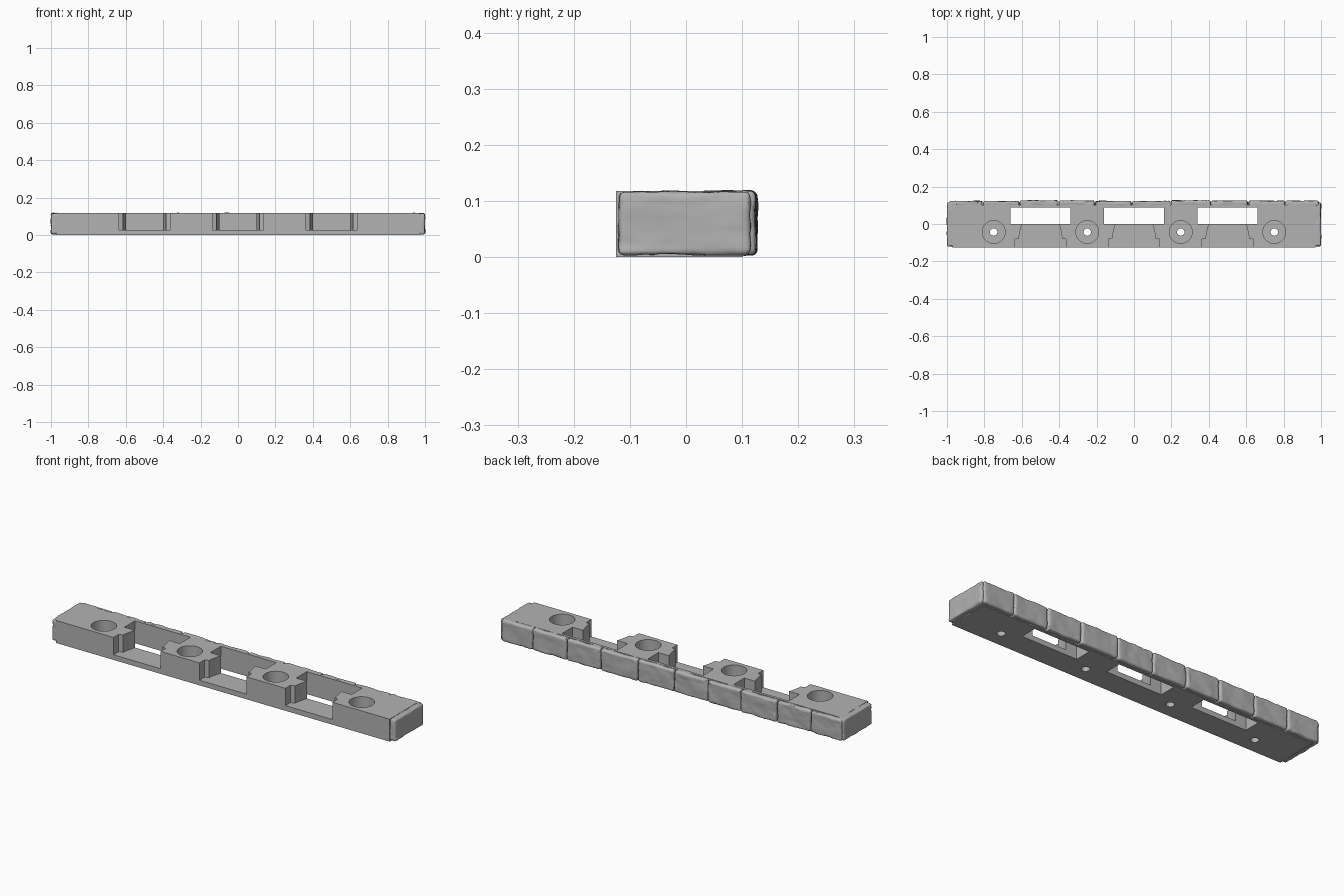
import bpy, bmesh, math, random
from mathutils import Vector, noise

random.seed(4)
HEIGHT = 0.118
FLOOR = 0.027

cube = bpy.data.objects.get("Cube")
if cube:
    bpy.data.objects.remove(cube, do_unlink=True)

stone_grey = bpy.data.materials.new("stone_grey")
stone_grey.use_nodes = True
GREY = (0.45, 0.45, 0.45, 1)
stone_grey.diffuse_color = GREY
stone_grey.node_tree.nodes["Principled BSDF"].inputs["Base Color"].default_value = GREY


def add_object(name, bm):
    bmesh.ops.recalc_face_normals(bm, faces=bm.faces)
    mesh = bpy.data.meshes.new(name)
    bm.to_mesh(mesh)
    bm.free()
    mesh.materials.append(stone_grey)
    obj = bpy.data.objects.new(name, mesh)
    bpy.context.collection.objects.link(obj)
    return obj


def prism(name, outline, z0, z1):
    """Extrude a flat outline between two heights."""
    bm = bmesh.new()
    base = bm.faces.new([bm.verts.new((x, y, z0)) for x, y in outline])
    side = bmesh.ops.extrude_face_region(bm, geom=[base])["geom"]
    for v in side:
        if isinstance(v, bmesh.types.BMVert):
            v.co.z = z1
    return add_object(name, bm)


def rectangle(x0, x1, y0, y1):
    return [(x0, y0), (x1, y0), (x1, y1), (x0, y1)]


def circle(x, y, radius, sides=48):
    return [(x + radius * math.cos(math.tau * i / sides),
             y + radius * math.sin(math.tau * i / sides)) for i in range(sides)]


def select_only(obj):
    bpy.ops.object.select_all(action="DESELECT")
    obj.select_set(True)
    bpy.context.view_layer.objects.active = obj


def cut(target, cutter):
    cutter.hide_render = True
    mod = target.modifiers.new("cut", "BOOLEAN")
    mod.operation = "DIFFERENCE"
    mod.solver = "EXACT"
    mod.object = cutter
    select_only(target)
    bpy.ops.object.modifier_apply(modifier=mod.name)
    bpy.data.objects.remove(cutter, do_unlink=True)


def rough_stone(name, low, high, radius=0.014, cuts=19):
    """Rounded block with a chipped, hand-cut surface."""
    low, high = Vector(low), Vector(high)
    middle, half = (low + high) / 2, (high - low) / 2
    seed = Vector([random.uniform(-50, 50) for _ in range(3)])
    bm = bmesh.new()
    bmesh.ops.create_cube(bm, size=2)
    bmesh.ops.subdivide_edges(bm, edges=bm.edges[:], cuts=cuts, use_grid_fill=True)
    for v in bm.verts:
        # Crowd the grid towards the edges, then round them
        p = Vector([math.sin(c * math.pi / 2) * h for c, h in zip(v.co, half)])
        core = Vector([max(-(h - radius), min(h - radius, c)) for c, h in zip(p, half)])
        out = (p - core).normalized()
        q = core + out * radius + middle
        chip = 0.5 + 0.5 * noise.noise(q * 17 + seed)
        fine = abs(noise.noise(q * 45 + seed))
        v.co = q - out * (0.007 * chip + 0.004 * fine)
    obj = add_object(name, bm)
    select_only(obj)
    bpy.ops.object.shade_smooth_by_angle(angle=math.radians(35))
    return obj


# Main bar
body = prism("wall_body", rectangle(-0.97, 0.97, -0.125, 0.102), 0, HEIGHT)

# Clip sockets: stepped, tapering pocket with a wide through window behind
right_side = [(0.137, -0.15), (0.137, -0.082), (0.115, -0.076),
              (0.113, -0.055), (0.106, -0.025), (0.099, 0.0), (0.099, 0.02)]
pocket = right_side + [(-x, y) for x, y in reversed(right_side)]
for cx in (-0.5, 0, 0.5):
    cut(body, prism("pocket_cutter", [(cx + x, y) for x, y in pocket], FLOOR, 0.2))
    cut(body, prism("window_cutter", rectangle(cx - 0.161, cx + 0.161, 0, 0.088), -0.1, 0.2))

# Round recesses with a small hole through the bottom
for cx in (-0.75, -0.25, 0.25, 0.75):
    cut(body, prism("recess_cutter", circle(cx, -0.043, 0.061), FLOOR, 0.2))
    cut(body, prism("hole_cutter", circle(cx, -0.043, 0.02, 24), -0.1, 0.2))
select_only(body)
bpy.ops.object.shade_smooth_by_angle(angle=math.radians(25))

# Row of facing stones along the back
joints = [-0.99] + [-0.8 + 0.2 * i + random.uniform(-0.015, 0.015) for i in range(9)] + [0.99]
for i, (a, b) in enumerate(zip(joints, joints[1:])):
    rough_stone(f"back_stone_{i + 1}", (a - 0.002, 0.09, 0),
                (b + 0.002, random.uniform(0.126, 0.131), HEIGHT + 0.003))

# One facing stone on each end
for name, s in (("left", 1), ("right", -1)):
    xs = sorted((s * 0.94, s * 1.004))
    rough_stone(f"{name}_end_stone", (xs[0], -0.125, 0), (xs[1], 0.119, HEIGHT + 0.003))
